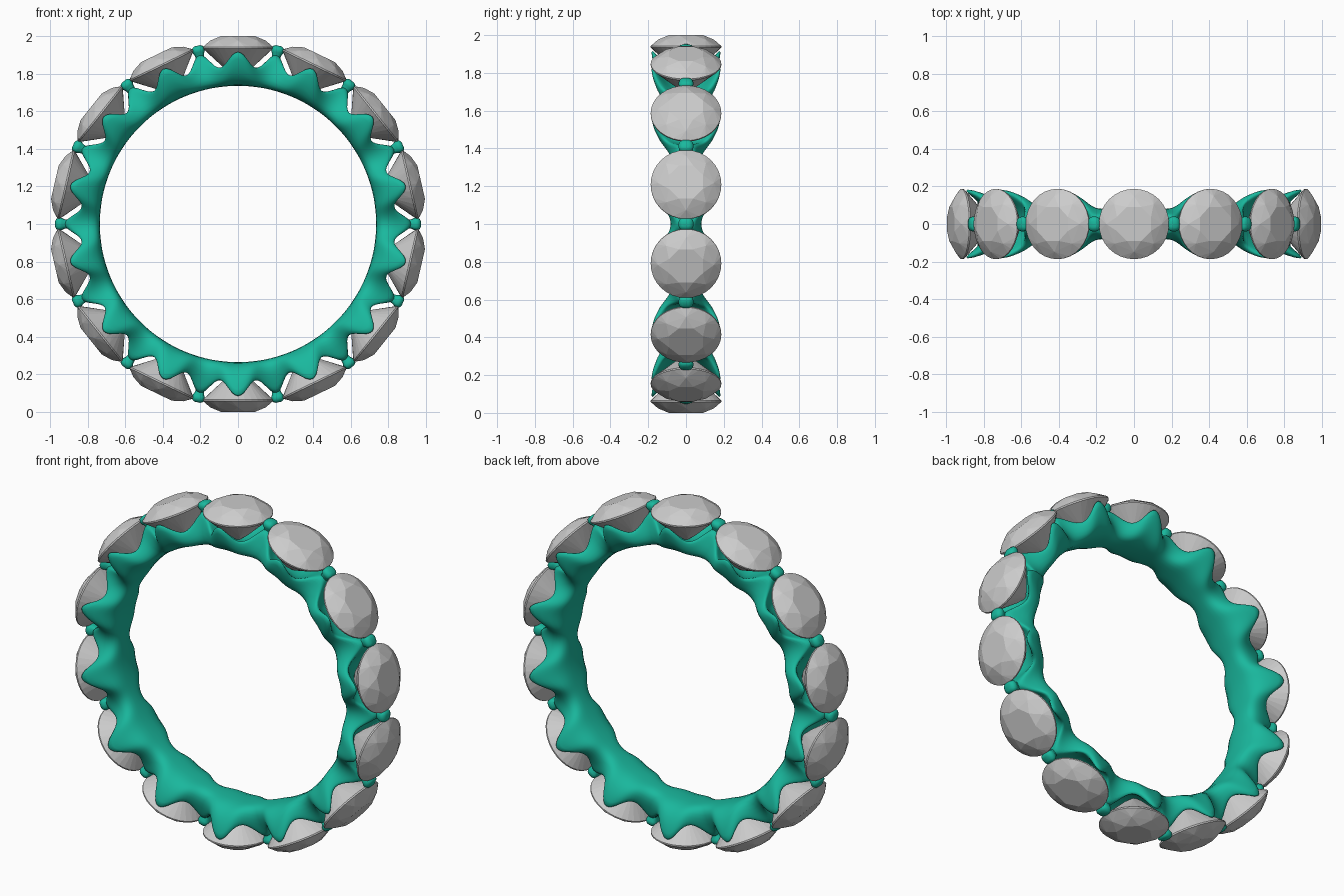
import bpy, bmesh, math
from mathutils import Matrix, Vector

if "Cube" in bpy.data.objects:
    bpy.data.objects.remove(bpy.data.objects["Cube"])

N = 14                      # stones round the ring
PITCH = 2 * math.pi / N
CENTRE = Matrix.Translation((0, 0, 1))

teal = bpy.data.materials.new("teal_metal")
teal.diffuse_color = (0.01, 0.48, 0.34, 1)
teal.use_nodes = True
teal.node_tree.nodes["Principled BSDF"].inputs["Base Color"].default_value = teal.diffuse_color


def add_object(name, bm, smooth, mat=None):
    bmesh.ops.recalc_face_normals(bm, faces=bm.faces)
    me = bpy.data.meshes.new(name)
    bm.to_mesh(me)
    bm.free()
    me.polygons.foreach_set("use_smooth", [smooth] * len(me.polygons))
    if mat:
        me.materials.append(mat)
    ob = bpy.data.objects.new(name, me)
    bpy.context.collection.objects.link(ob)
    return ob


def at_angle(a):
    # local z points outward from the ring centre, local y stays along the finger
    return CENTRE @ Matrix.Rotation(a, 4, 'Y')


# Band: half sections (y, radius) under a stone and between two stones
CUP = [(0, .735), (.07, .737), (.13, .765), (.172, .84), (.192, .93),
       (.168, .918), (.12, .84), (.06, .79), (0, .78)]
WAIST = [(0, .735), (.05, .737), (.08, .76), (.082, .81), (.062, .87),
         (.05, .91), (.035, .925), (.02, .93), (0, .93)]
STEPS = 14
bm = bmesh.new()
rings = []
for i in range(N * STEPS):
    a = i * PITCH / STEPS
    f = 0.5 + 0.5 * math.cos(2 * math.pi * i / STEPS)      # 1 at stone, 0 at waist
    k = 0.56 + 0.44 * abs(2 * f - 1) ** 1.8                # scalloped lip height
    half = []
    for (cy, cr), (wy, wr) in zip(CUP, WAIST):
        r = wr + (cr - wr) * f
        half.append((wy + (cy - wy) * f, .735 + (r - .735) * k))
    loop = half + [(-y, r) for y, r in half[-2:0:-1]]
    m = at_angle(a)
    rings.append([bm.verts.new(m @ Vector((0, y, r))) for y, r in loop])
for i, ra in enumerate(rings):
    rb = rings[(i + 1) % len(rings)]
    for j in range(len(ra)):
        j2 = (j + 1) % len(ra)
        bm.faces.new((ra[j], ra[j2], rb[j2], rb[j]))
band = add_object("scalloped_band", bm, True, teal)
band.modifiers.new("smooth", 'SUBSURF').levels = 1
band.modifiers["smooth"].render_levels = 1

# Shared prongs: flared posts with rounded heads between the stones
PRONG = [(.024, .84), (.026, .90), (.030, .925), (.038, .938),
         (.040, .952), (.034, .966), (.018, .973)]
bm = bmesh.new()
for i in range(N):
    m = at_angle((i + 0.5) * PITCH)
    prev = None
    for rad, z in PRONG:
        ring = []
        for s in range(16):
            c, d = math.cos(s * math.pi / 8), math.sin(s * math.pi / 8)
            # slightly squared outline
            p = Vector((math.copysign(abs(c) ** .7, c) * rad * .85,
                        math.copysign(abs(d) ** .7, d) * rad, z))
            ring.append(bm.verts.new(m @ p))
        if prev:
            for s in range(16):
                bm.faces.new((prev[s], prev[(s + 1) % 16], ring[(s + 1) % 16], ring[s]))
        else:
            bm.faces.new(ring)
        prev = ring
    bm.faces.new(prev)
add_object("prongs", bm, True, teal)

# Brilliant-cut stone: hull of (count, turn, radius, height) rings
CUT = [(8, 0, .098, 1.0), (8, .5, .148, .976), (32, 0, .187, .942),
       (32, 0, .187, .934), (8, .5, .06, .817), (1, 0, 0, .772)]
bm = bmesh.new()
for n, turn, rad, z in CUT:
    for s in range(n):
        t = (s + turn) * 2 * math.pi / n + math.pi / 8
        bm.verts.new((rad * math.cos(t), rad * math.sin(t), z))
bmesh.ops.convex_hull(bm, input=bm.verts)
bmesh.ops.dissolve_limit(bm, angle_limit=math.radians(1), verts=bm.verts, edges=bm.edges)
stone = add_object("stone_1", bm, False)
stone.matrix_world = at_angle(0)
for i in range(1, N):
    ob = bpy.data.objects.new(f"stone_{i + 1}", stone.data)
    bpy.context.collection.objects.link(ob)
    ob.matrix_world = at_angle(i * PITCH)
